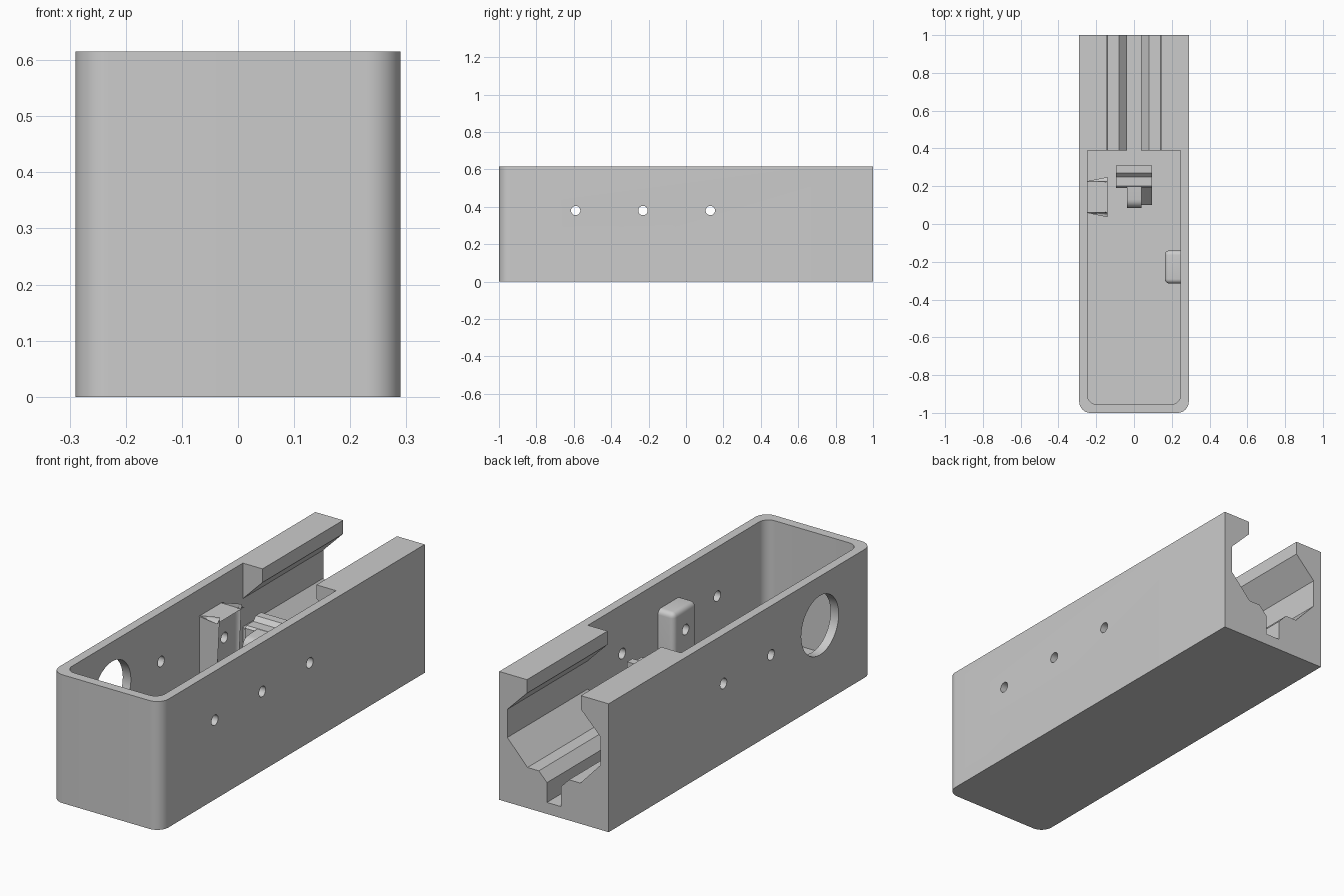
import bpy, bmesh, math
from mathutils import Vector

cube = bpy.data.objects.get("Cube")
if cube:
    bpy.data.objects.remove(cube, do_unlink=True)

grey = bpy.data.materials.new("plain grey")
grey.use_nodes = True
grey.diffuse_color = (0.6, 0.6, 0.6, 1)
grey.node_tree.nodes["Principled BSDF"].inputs["Base Color"].default_value = (0.6, 0.6, 0.6, 1)

W, H, WALL, FLOOR = 0.29, 0.615, 0.043, 0.05
INNER = W - WALL
PIN_Z, PINS = 0.38, (-0.59, -0.23, 0.13)


def finish(name, bm):
    bmesh.ops.recalc_face_normals(bm, faces=bm.faces)
    mesh = bpy.data.meshes.new(name)
    bm.to_mesh(mesh)
    bm.free()
    mesh.materials.append(grey)
    ob = bpy.data.objects.new(name, mesh)
    bpy.context.collection.objects.link(ob)
    return ob


def prism(name, points, axis, lo, hi):
    """Extrude a 2D outline along one axis."""
    place = {"x": lambda p: (lo, p[0], p[1]), "y": lambda p: (p[0], lo, p[1]),
             "z": lambda p: (p[0], p[1], lo)}[axis]
    bm = bmesh.new()
    face = bm.faces.new([bm.verts.new(place(p)) for p in points])
    new = bmesh.ops.extrude_face_region(bm, geom=[face])["geom"]
    step = Vector([(hi - lo) * (a == axis) for a in "xyz"])
    bmesh.ops.translate(bm, vec=step, verts=[v for v in new if isinstance(v, bmesh.types.BMVert)])
    return finish(name, bm)


def arc(cx, cy, r, start, end, n=12):
    return [(cx + r * math.cos(math.radians(start + (end - start) * i / n)),
             cy + r * math.sin(math.radians(start + (end - start) * i / n))) for i in range(n + 1)]


def tub(w, front, back, r):
    """Plan outline with rounded front corners."""
    return (arc(-w + r, front + r, r, 180, 270) + arc(w - r, front + r, r, 270, 360)
            + [(w, back), (-w, back)])


def disc(name, y, r, lo, hi):
    return prism(name, arc(y, PIN_Z, r, 0, 360, 32)[:-1], "x", lo, hi)


def boolean(ob, tool, mode="DIFFERENCE"):
    mod = ob.modifiers.new(mode, "BOOLEAN")
    mod.operation, mod.object, mod.solver = mode, tool, "EXACT"
    tool.hide_render = True
    bpy.context.view_layer.update()
    mesh = bpy.data.meshes.new_from_object(ob.evaluated_get(bpy.context.evaluated_depsgraph_get()))
    ob.modifiers.clear()
    ob.data = mesh
    bpy.data.objects.remove(tool, do_unlink=True)


# Main housing with open compartment
body = prism("housing", tub(W, -1, 1, 0.06), "z", 0, H)
boolean(body, prism("cavity", tub(INNER, -0.955, 0.39, 0.05), "z", FLOOR, 1))

# Keyed channel through the rear block
half = [(0.143, 0.8), (0.143, 0.55), (INNER, 0.445), (INNER, 0.31),
        (0.14, 0.195), (0.08, 0.195), (0.037, 0.15), (0.037, 0.055)]
channel = half + [(-x, z) for x, z in reversed(half)]
boolean(body, prism("channel", channel, "y", 0.35, 1.1))

# Large round opening in one side wall
boolean(body, disc("opening", -0.6, 0.142, -0.4, -0.15))


def post(name, side, front, back):
    """Rounded upright standing against a side wall."""
    bm = bmesh.new()
    bmesh.ops.create_cube(bm, size=1)
    inner, outer = 0.163, INNER + 0.01
    for v in bm.verts:
        v.co = (side * (inner if v.co.x < 0 else outer),
                front if v.co.y < 0 else back, FLOOR - 0.01 if v.co.z < 0 else 0.487)
    free = []
    for e in bm.edges:
        a, b = (v.co for v in e.verts)
        on_wall = abs(a.x) > 0.2 and abs(b.x) > 0.2
        on_floor = a.z < 0.1 and b.z < 0.1
        if not on_wall and not on_floor:
            free.append(e)
    bmesh.ops.bevel(bm, geom=free, offset=0.024, segments=5, profile=0.5, affect="EDGES")
    return finish(name, bm)


posts = [post("right_post", -1, 0.06, 0.225), post("left_post", 1, -0.315, -0.14)]

# Pivoting catch: round hub, arm and crossbar
pivot = PINS[2]
hub = arc(pivot, PIN_Z, 0.045, 90, 270) + [(0.22, 0.335), (0.29, 0.37), (0.29, 0.43), (0.22, 0.43)]
catch = prism("catch", hub, "x", -0.037, 0.04)
crossbar = [(0.19, 0.36), (0.31, 0.36), (0.31, 0.45), (0.27, 0.45), (0.25, 0.43), (0.2, 0.43), (0.19, 0.42)]
boolean(catch, prism("crossbar", crossbar, "x", -0.095, 0.095), "UNION")

# Sloping foot beside the catch
foot = prism("catch_foot", [(-0.037, FLOOR), (0.095, FLOOR), (0.095, 0.1), (0.04, 0.334), (-0.037, 0.334)],
             "y", 0.1, 0.235)

# Pin holes straight through walls, posts and catch
for ob in [body, catch] + posts:
    for y in PINS:
        boolean(ob, disc("pin_hole", y, 0.025, -0.5, 0.5))

for ob in bpy.context.view_layer.objects:
    ob.select_set(False)
for ob in [body, catch, foot] + posts:
    ob.select_set(True)
    bpy.context.view_layer.objects.active = ob
bpy.ops.object.shade_smooth_by_angle(angle=math.radians(30))
